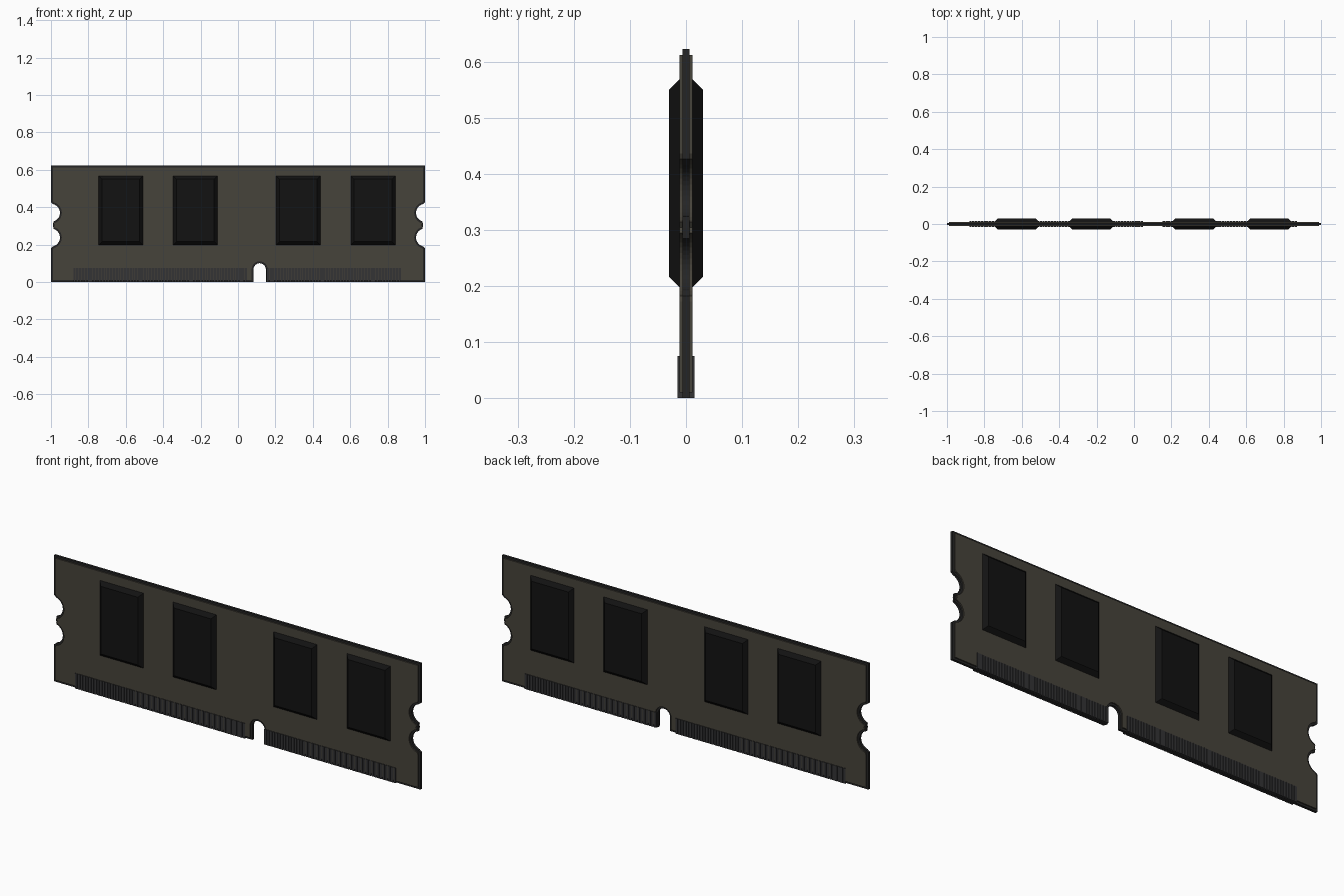
import bpy, bmesh, math

if "Cube" in bpy.data.objects:
    bpy.data.objects.remove(bpy.data.objects["Cube"])

def material(name, rgb):
    m = bpy.data.materials.new(name)
    m.diffuse_color = (*rgb, 1)
    m.use_nodes = True
    m.node_tree.nodes["Principled BSDF"].inputs["Base Color"].default_value = m.diffuse_color
    return m

OLIVE = material("board_olive", (0.062, 0.056, 0.043))
EDGE = material("edge_dark", (0.018, 0.018, 0.018))
CHIP = material("chip_black", (0.006, 0.006, 0.006))
PIN = material("contact_grey", (0.034, 0.034, 0.035))

def finish(name, bm, mat):
    bmesh.ops.recalc_face_normals(bm, faces=bm.faces)
    me = bpy.data.meshes.new(name)
    bm.to_mesh(me)
    bm.free()
    me.materials.append(mat)
    ob = bpy.data.objects.new(name, me)
    bpy.context.collection.objects.link(ob)
    return ob

def outline(d):
    """Board outline in x/z, inset by d."""
    # bottom edge with the round-topped key slot
    sx, sz, w = 0.116, 0.068, 0.033 + d
    pts = [(-1 + d, d), (sx - w, d)]
    for i in range(13):
        a = math.pi * (1 - i / 12)
        pts.append((sx + w * math.cos(a), sz + w * math.sin(a)))
    pts.append((sx + w, d))
    # right side with its two latch notches, mirrored for the left
    r = 0.048 + d
    side = [(1 - d, d), (1 - d, 0.238 - r - 0.008)]
    for k, zc in enumerate((0.238, 0.370)):
        for i in range(15):
            a = math.radians(-75 + 150 * i / 14)
            side.append((1 - r * math.cos(a), zc + r * math.sin(a)))
        if k == 0:
            side.append((0.988 - d, 0.304))
    side += [(1 - d, 0.370 + r + 0.008), (1 - d, 0.622 - d)]
    left = [(-x, z) for x, z in reversed(side)][:-1]
    return pts + side + left

def slab(name, d, y, mat):
    bm = bmesh.new()
    f = bm.faces.new([bm.verts.new((x, -y, z)) for x, z in outline(d)])
    ext = bmesh.ops.extrude_face_region(bm, geom=[f])["geom"]
    vs = [v for v in ext if isinstance(v, bmesh.types.BMVert)]
    bmesh.ops.translate(bm, verts=vs, vec=(0, 2 * y, 0))
    return finish(name, bm, mat)

def add_frustum(bm, x0, x1, z0, z1, y0, y1, c=0.0):
    """Block standing off the board from y0 to y1, its outer face inset by c."""
    rings = []
    for y, e in ((y0, 0), (y1, c)):
        rings.append([bm.verts.new(p) for p in (
            (x0 + e, y, z0 + e), (x1 - e, y, z0 + e),
            (x1 - e, y, z1 - e), (x0 + e, y, z1 - e))])
    a, b = rings
    bm.faces.new(a)
    bm.faces.new(b)
    for i in range(4):
        j = (i + 1) % 4
        bm.faces.new((a[i], a[j], b[j], b[i]))

# Dark core showing as the rim, and olive circuit board faces
slab("board_core", 0.0, 0.006, EDGE)
slab("board_faces", 0.010, 0.012, OLIVE)

# Four memory chips on each side
for side, s in (("front", -1), ("back", 1)):
    for n, xc in enumerate((-0.627, -0.228, 0.322, 0.722), 1):
        bm = bmesh.new()
        add_frustum(bm, xc - 0.119, xc + 0.119, 0.198, 0.568, s * 0.012, s * 0.030, 0.018)
        finish(f"chip_{side}_{n}", bm, CHIP)

# Rows of edge contacts either side of the slot
for side, s in (("front", -1), ("back", 1)):
    for row, start, count in (("left", -0.88, 62), ("right", 0.153, 48)):
        bm = bmesh.new()
        for i in range(count):
            x = start + i * 0.015
            add_frustum(bm, x, x + 0.0125, 0.0, 0.075, s * 0.005, s * 0.015)
        finish(f"contacts_{side}_{row}", bm, PIN)
